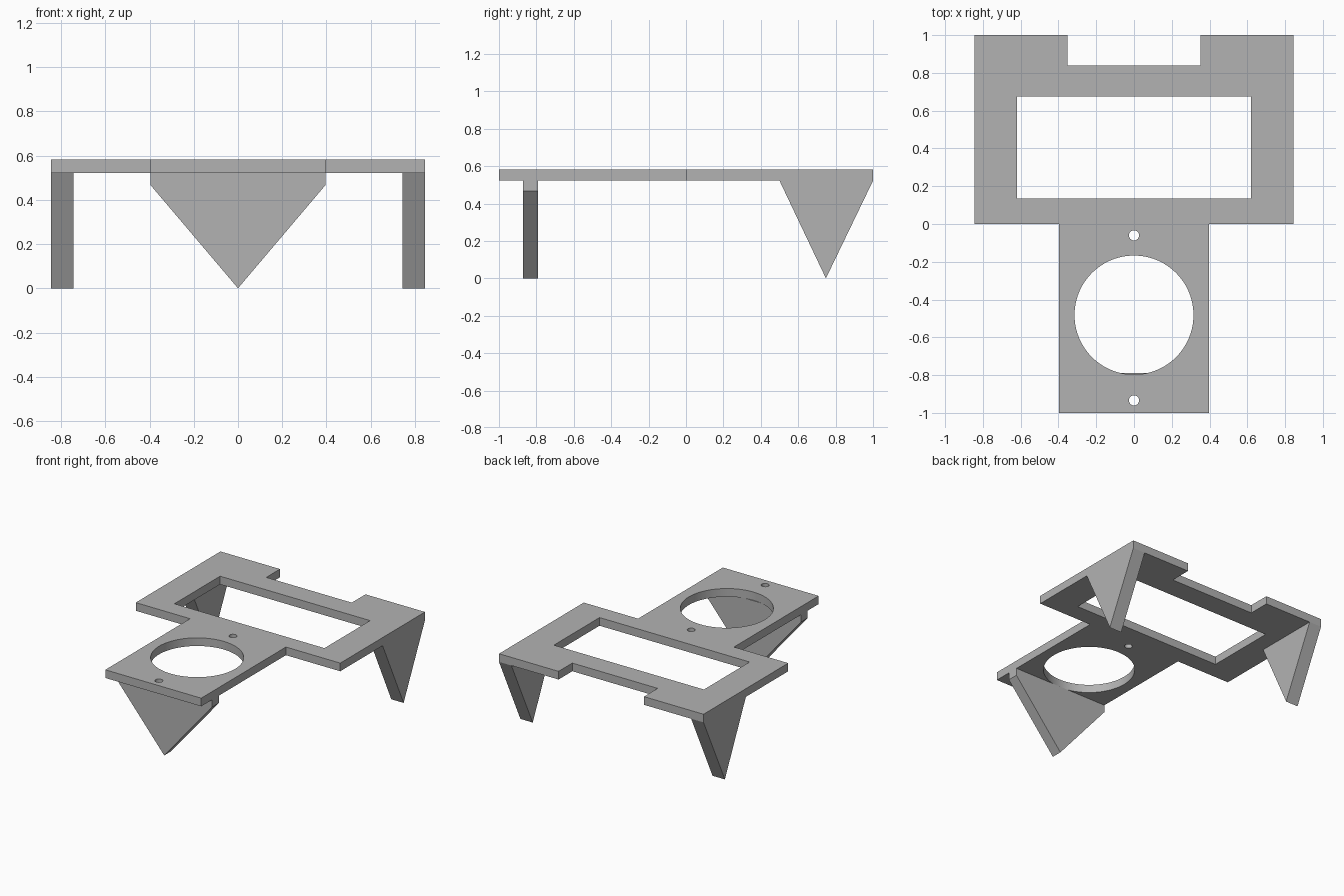
import bpy
from math import cos, sin, tau
from mathutils import Vector

cube = bpy.data.objects.get("Cube")
if cube:
    bpy.data.objects.remove(cube)

grey = bpy.data.materials.new("plain_grey")
grey.use_nodes = True
colour = (0.45, 0.45, 0.45, 1)
grey.diffuse_color = colour
grey.node_tree.nodes["Principled BSDF"].inputs["Base Color"].default_value = colour

TOP, UNDER = 0.583, 0.522      # plate faces
WIDE, TONGUE = 0.845, 0.396    # half widths


def finish(name, mesh):
    obj = bpy.data.objects.new(name, mesh)
    bpy.context.collection.objects.link(obj)
    mesh.materials.clear()
    mesh.materials.append(grey)
    bpy.ops.object.select_all(action="DESELECT")
    obj.select_set(True)
    bpy.context.view_layer.objects.active = obj
    bpy.ops.object.mode_set(mode="EDIT")
    bpy.ops.mesh.select_all(action="SELECT")
    bpy.ops.mesh.remove_doubles(threshold=0.0001)
    bpy.ops.mesh.normals_make_consistent(inside=False)
    bpy.ops.object.mode_set(mode="OBJECT")
    bpy.ops.object.shade_smooth_by_angle(angle=0.5)
    return obj


def prism(name, profile, offset):
    """Extrude a closed 3D profile along an offset."""
    n = len(profile)
    verts = [Vector(p) for p in profile]
    verts += [v + Vector(offset) for v in verts]
    faces = [list(range(n)), list(range(n, 2 * n))]
    faces += [(i, (i + 1) % n, (i + 1) % n + n, i + n) for i in range(n)]
    mesh = bpy.data.meshes.new(name)
    mesh.from_pydata(verts, [], faces)
    return finish(name, mesh)


def circle(y, radius, sides):
    return [(radius * cos(tau * i / sides), y + radius * sin(tau * i / sides))
            for i in range(sides)]


def plate(name, loops):
    """Filled flat outline with holes, thickened both ways."""
    curve = bpy.data.curves.new(name + "_outline", "CURVE")
    curve.dimensions = "2D"
    curve.fill_mode = "BOTH"
    curve.extrude = (TOP - UNDER) / 2
    for loop in loops:
        spline = curve.splines.new("POLY")
        spline.points.add(len(loop) - 1)
        for point, (x, y) in zip(spline.points, loop):
            point.co = (x, y, 0, 1)
        spline.use_cyclic_u = True
    helper = bpy.data.objects.new(name + "_helper", curve)
    bpy.context.collection.objects.link(helper)
    bpy.context.view_layer.update()
    graph = bpy.context.evaluated_depsgraph_get()
    mesh = bpy.data.meshes.new_from_object(helper.evaluated_get(graph))
    bpy.data.objects.remove(helper)
    obj = finish(name, mesh)
    obj.location.z = (TOP + UNDER) / 2


# Top plate: wide frame with back notch, front tongue and holes
right_half = [(TONGUE, -1), (TONGUE, 0), (WIDE, 0), (WIDE, 1), (0.353, 1), (0.353, 0.838)]
outline = right_half + [(-x, y) for x, y in reversed(right_half)]
window = [(-0.62, 0.135), (0.62, 0.135), (0.62, 0.674), (-0.62, 0.674)]
plate("top_plate", [outline, window, circle(-0.482, 0.315, 96),
                    circle(-0.06, 0.027, 32), circle(-0.934, 0.027, 32)])

# Front leg: broad wedge with short upright shoulders
prism("front_leg", [(x, -0.871, z) for x, z in
                    [(-TONGUE, UNDER), (-TONGUE, 0.467), (0, 0),
                     (TONGUE, 0.467), (TONGUE, UNDER)]], (0, 0.081, 0))

# Back legs: triangular wedges flush with the outer sides
for side, sign in (("left", 1), ("right", -1)):
    prism("back_leg_" + side, [(sign * WIDE, y, z) for y, z in
                               [(0.5, UNDER), (1, UNDER), (0.748, 0)]],
          (-sign * 0.102, 0, 0))
